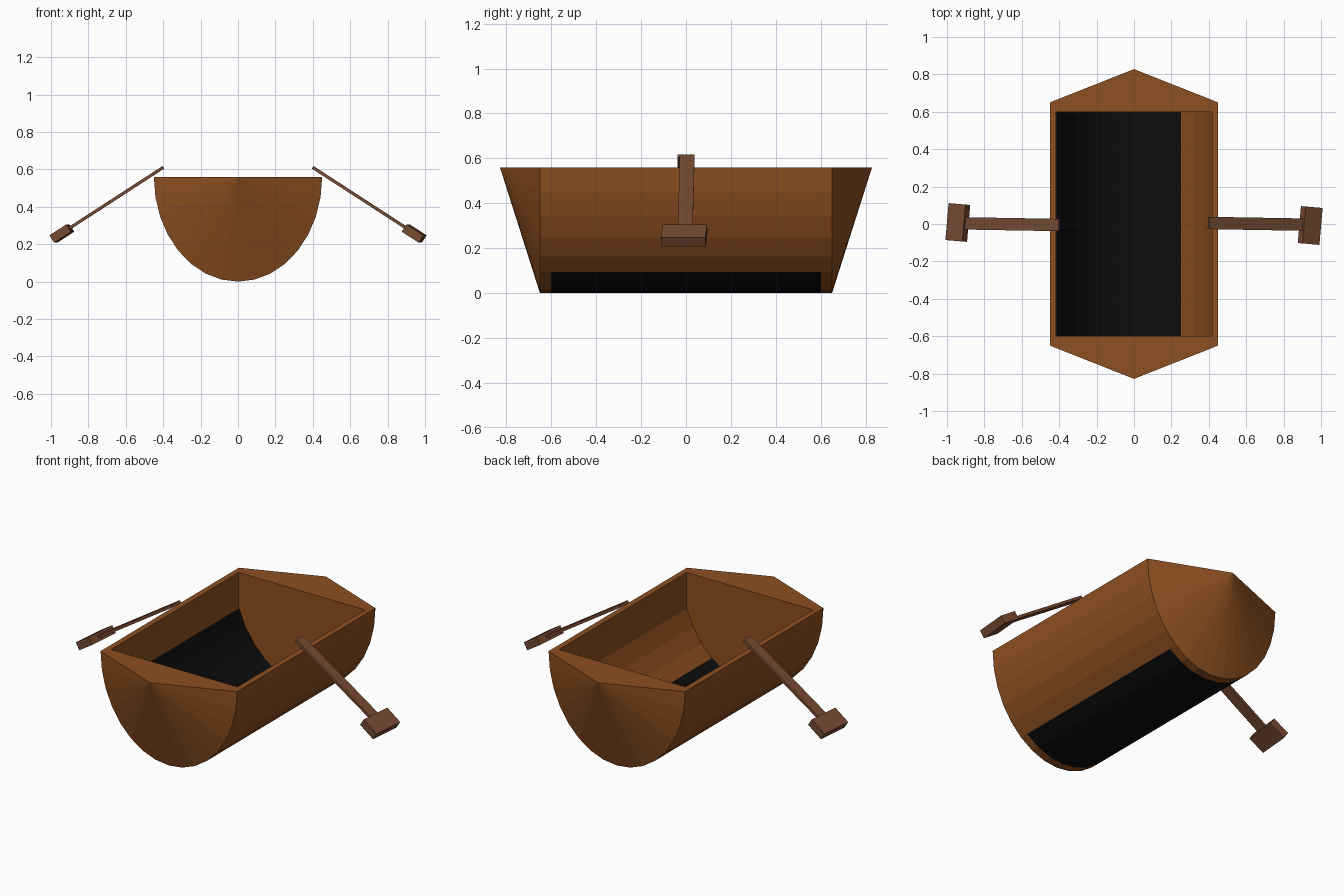
import bpy, bmesh, math
from mathutils import Matrix

if "Cube" in bpy.data.objects:
    bpy.data.objects.remove(bpy.data.objects["Cube"])


def material(name, color):
    m = bpy.data.materials.new(name)
    m.diffuse_color = (*color, 1)
    m.use_nodes = True
    m.node_tree.nodes["Principled BSDF"].inputs["Base Color"].default_value = m.diffuse_color
    return m


def add_object(name, bm, mats):
    me = bpy.data.meshes.new(name)
    bm.to_mesh(me)
    bm.free()
    for m in mats:
        me.materials.append(m)
    ob = bpy.data.objects.new(name, me)
    bpy.context.collection.objects.link(ob)
    return ob


WOOD = material("hull_wood", (0.27, 0.08, 0.015))
BLACK = material("black_floor", (0.004, 0.004, 0.004))
OAR = material("oar_wood", (0.18, 0.07, 0.033))

HALF_W, H = 0.45, 0.56
STATIONS = [-0.65, -0.60, 0.60, 0.65]
TIP = 0.828
N = 16


def profile(i):
    t = math.radians(-90 + 180 * i / N)
    return HALF_W * math.sin(t), H * (1 - math.cos(t))


# Hull: half-round skin, pointed ends and a cavity that opens onto the skin
bm = bmesh.new()
rings = []
for y in STATIONS:
    rings.append([bm.verts.new((profile(i)[0], y, profile(i)[1])) for i in range(N + 1)])
for s in range(3):
    for i in range(N):
        f = bm.faces.new((rings[s][i], rings[s + 1][i], rings[s + 1][i + 1], rings[s][i + 1]))
        f.material_index = int(s == 1 and 5 <= i <= 10)

# Half-cone ends
for ring, sign in ((rings[0], -1), (rings[3], 1)):
    tip = bm.verts.new((0, sign * TIP, H))
    for i in range(N):
        tri = (ring[i], ring[i + 1], tip)
        bm.faces.new(tri if sign < 0 else tri[::-1])
    deck = (ring[0], tip, ring[N])
    bm.faces.new(deck if sign < 0 else deck[::-1])

# Rim corners, then rim, side walls and end walls of the cavity
L, R = 2, N - 2
inner = {}
for s in (1, 2):
    for k in (L, R):
        inner[s, k] = bm.verts.new((profile(k)[0], STATIONS[s], H))
bm.faces.new((rings[1][0], inner[1, L], inner[2, L], rings[2][0]))
bm.faces.new((rings[1][N], rings[2][N], inner[2, R], inner[1, R]))
bm.faces.new((rings[0][0], rings[0][N], rings[1][N], inner[1, R], inner[1, L], rings[1][0]))
bm.faces.new((rings[3][N], rings[3][0], rings[2][0], inner[2, L], inner[2, R], rings[2][N]))
bm.faces.new((inner[1, L], rings[1][L], rings[2][L], inner[2, L]))
bm.faces.new((inner[1, R], inner[2, R], rings[2][R], rings[1][R]))
bm.faces.new([inner[1, L], inner[1, R]] + rings[1][L:R + 1][::-1])
bm.faces.new([inner[2, R], inner[2, L]] + rings[2][L:R + 1])
add_object("hull", bm, [WOOD, BLACK])

# Black lining on the left part of the floor, just above the skin
bm = bmesh.new()
cols = []
for i in range(L, 6):
    x, z = profile(i)
    cols.append([bm.verts.new((x + 0.002, y, z + 0.002)) for y in STATIONS[1:3]])
for a, b in zip(cols, cols[1:]):
    bm.faces.new((a[0], b[0], b[1], a[1]))
add_object("floor_lining", bm, [BLACK])


# Oars: tilted flat shaft with a block blade, repeated by a half turn
def oar(side, turn):
    tilt = math.atan2(0.35, 0.54)
    parts = (
        ("shaft", (0.655, 0.001, 0.445), (0.61, 0.066, 0.016), -1),
        ("blade", (0.942, -0.008, 0.257), (0.108, 0.198, 0.047), -5),
    )
    for name, pos, size, yaw in parts:
        bm = bmesh.new()
        mat = (Matrix.Rotation(turn, 4, 'Z') @ Matrix.Translation(pos)
               @ Matrix.Rotation(math.radians(yaw), 4, 'Z')
               @ Matrix.Rotation(tilt, 4, 'Y') @ Matrix.Diagonal((*size, 1)))
        bmesh.ops.create_cube(bm, size=1, matrix=mat)
        add_object(f"{side}_oar_{name}", bm, [OAR])


oar("right", 0)
oar("left", math.pi)
